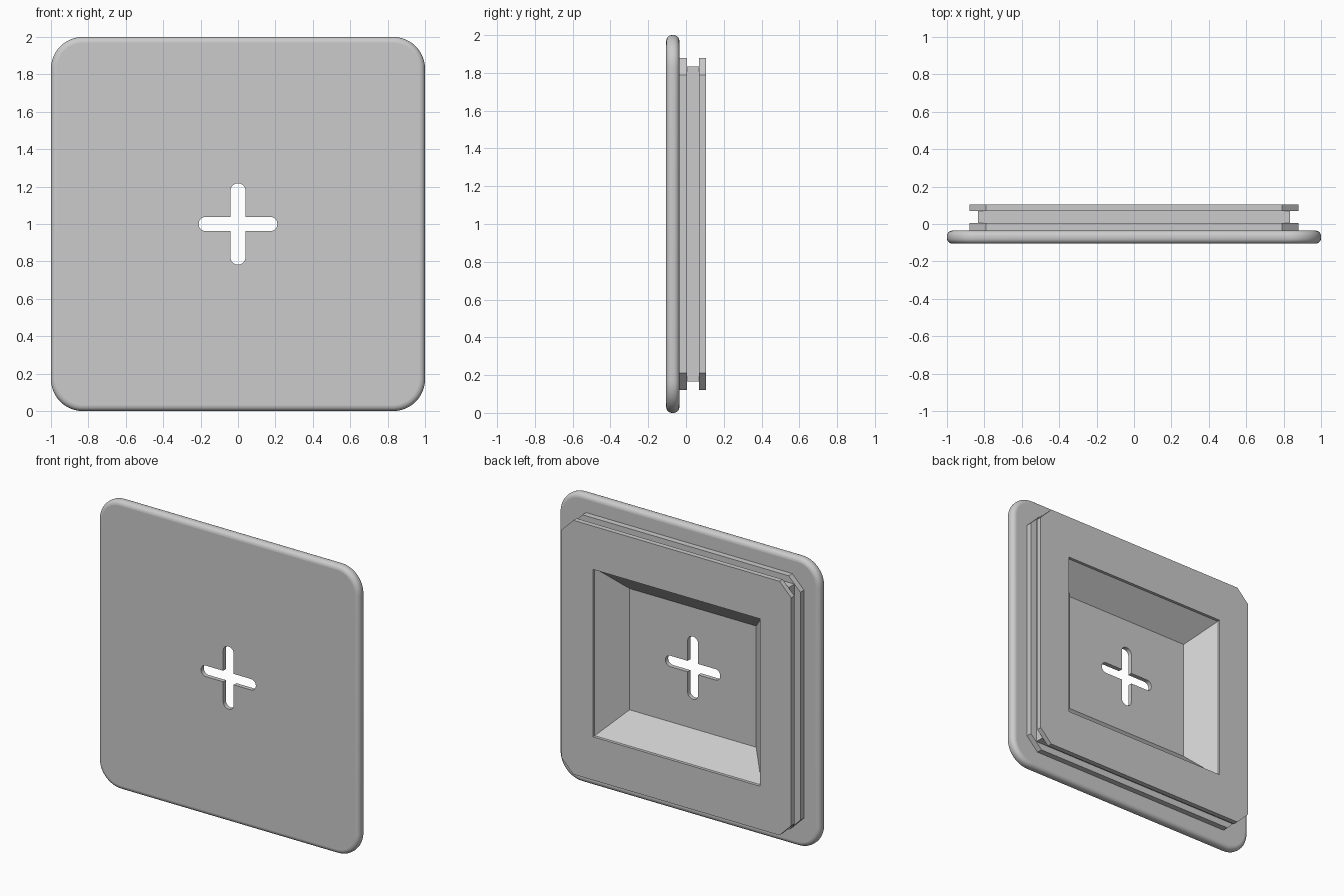
import bpy
import bmesh
from math import cos, sin, pi, radians

if "Cube" in bpy.data.objects:
    bpy.data.objects.remove(bpy.data.objects["Cube"], do_unlink=True)

grey = bpy.data.materials.new("light_grey")
grey.use_nodes = True
grey.diffuse_color = (0.6, 0.6, 0.6, 1)
grey.node_tree.nodes["Principled BSDF"].inputs["Base Color"].default_value = (0.6, 0.6, 0.6, 1)

MID = 1.0                                  # height of the plate centre
FRONT, SEAT, BACK = -0.105, -0.035, 0.105  # front face, back of plate, rear face


def rect(hx, hz, corner=0.0, steps=0):
    """Rectangle outline; corners are square, chamfered (1 step) or round."""
    if not steps:
        return [(hx, hz), (-hx, hz), (-hx, -hz), (hx, -hz)]
    pts = []
    for i, (sx, sz) in enumerate([(1, 1), (-1, 1), (-1, -1), (1, -1)]):
        for k in range(steps + 1):
            a = (i + k / steps) * pi / 2
            pts.append((sx * (hx - corner) + corner * cos(a),
                        sz * (hz - corner) + corner * sin(a)))
    return pts


def loft(name, sections):
    """Closed solid through matching outlines, each given as (y, outline)."""
    bm = bmesh.new()
    rings = [[bm.verts.new((x, y, MID + z)) for x, z in outline] for y, outline in sections]
    for a, b in zip(rings, rings[1:]):
        for i in range(len(a)):
            j = (i + 1) % len(a)
            bm.faces.new((a[i], a[j], b[j], b[i]))
    bm.faces.new(rings[0])
    bm.faces.new(rings[-1])
    bmesh.ops.remove_doubles(bm, verts=bm.verts[:], dist=1e-5)
    bmesh.ops.recalc_face_normals(bm, faces=bm.faces[:])
    mesh = bpy.data.meshes.new(name)
    bm.to_mesh(mesh)
    bm.free()
    mesh.materials.append(grey)
    obj = bpy.data.objects.new(name, mesh)
    bpy.context.collection.objects.link(obj)
    return obj


def activate(obj):
    bpy.ops.object.select_all(action='DESELECT')
    obj.select_set(True)
    bpy.context.view_layer.objects.active = obj


def combine(obj, tool, operation):
    """Apply a boolean and remove the tool solid."""
    activate(obj)
    mod = obj.modifiers.new("boolean", 'BOOLEAN')
    mod.operation, mod.solver, mod.object = operation, 'EXACT', tool
    bpy.ops.object.modifier_apply(modifier=mod.name)
    bpy.data.objects.remove(tool, do_unlink=True)


def recess():
    """Tapered rectangular pocket with a short straight lip at the rear."""
    mouth, floor = rect(0.64, 0.58), rect(0.485, 0.42)
    return loft("recess_cutter", [(-0.075, floor), (0.085, mouth), (0.2, mouth)])


# Cover plate with round corners and soft edges
plate = loft("cover_plate", [(y, rect(1, 1, 0.17, 12)) for y in (FRONT, SEAT)])
activate(plate)
bevel = plate.modifiers.new("soft_edge", 'BEVEL')
bevel.width, bevel.segments = 0.03, 5
bevel.limit_method, bevel.angle_limit = 'ANGLE', radians(40)
bpy.ops.object.modifier_apply(modifier=bevel.name)
combine(plate, recess(), 'DIFFERENCE')

# Cross-shaped opening made of two round-ended slots
for hx, hz in ((0.21, 0.038), (0.04, 0.217)):
    slot = loft("slot_cutter", [(y, rect(hx, hz, min(hx, hz) - 0.001, 8)) for y in (-0.2, 0.0)])
    combine(plate, slot, 'DIFFERENCE')

# Rear frame: two chamfered flanges joined by a narrower square neck
frame = loft("rear_frame", [(y, rect(0.88, 0.88, 0.09, 1)) for y in (SEAT, 0.005)])
neck = loft("neck", [(y, rect(0.834, 0.834)) for y in (-0.01, 0.09)])
rear_flange = loft("rear_flange", [(y, rect(0.88, 0.88, 0.09, 1)) for y in (0.07, BACK)])
combine(frame, neck, 'UNION')
combine(frame, rear_flange, 'UNION')
combine(frame, recess(), 'DIFFERENCE')

# Smooth the rounded edges but keep the broad faces flat
activate(plate)
bpy.ops.object.shade_smooth_by_angle(angle=radians(30))
for face in plate.data.polygons:
    if abs(face.normal.y) > 0.999:
        face.use_smooth = False
